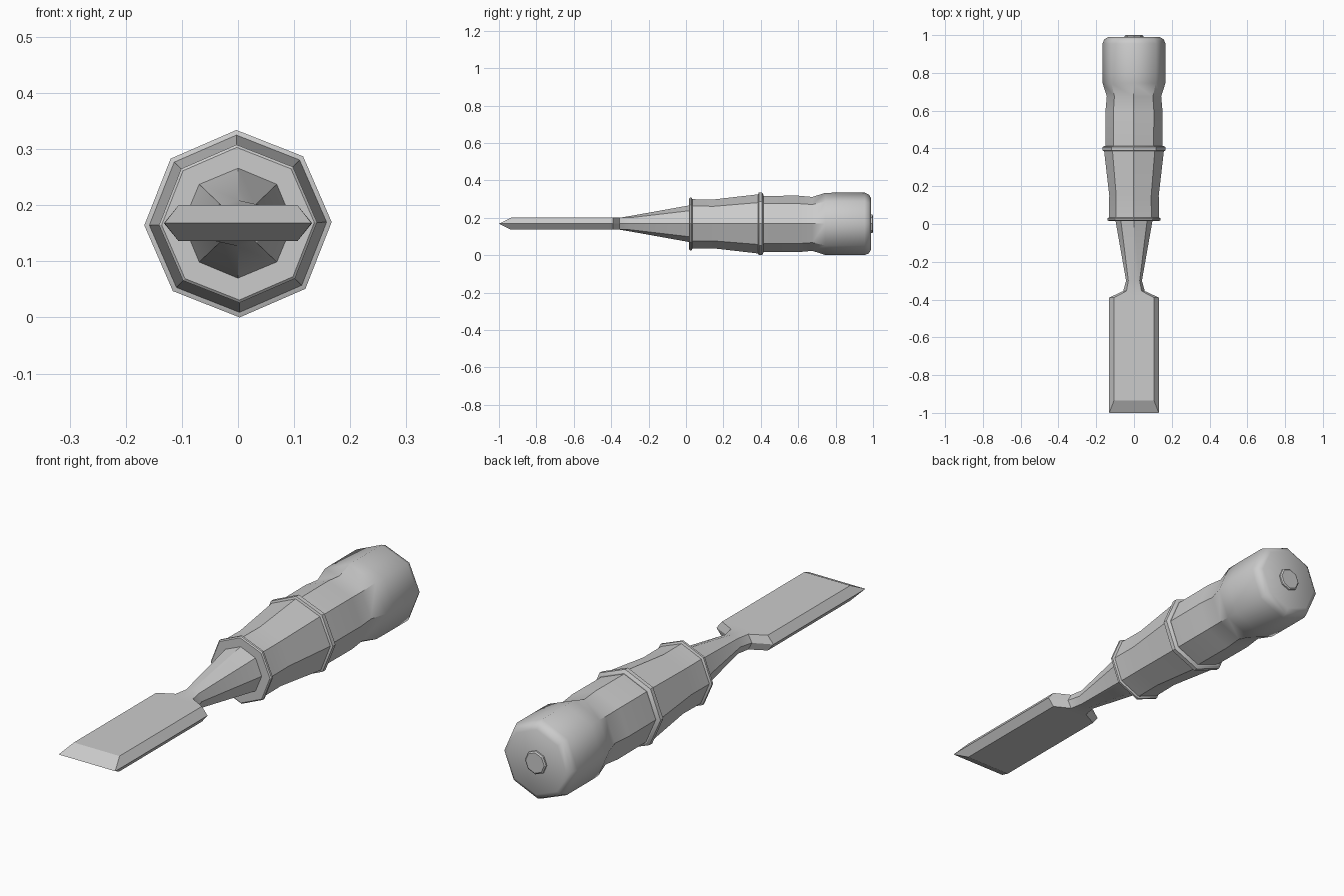
import bpy, bmesh
from math import sin, cos, radians, pi

if "Cube" in bpy.data.objects:
    bpy.data.objects.remove(bpy.data.objects["Cube"])

AXIS_Z = 0.167
SIDES = 8
TILT = radians(1)


def octagon(y, r):
    return [(r * cos(TILT + 2 * pi * i / SIDES), y,
             AXIS_Z + r * sin(TILT + 2 * pi * i / SIDES)) for i in range(SIDES)]


def blade_section(y, w, f, corner, mid):
    # w: half width at the edge, f: half width of the flat
    pts = [(w, 0), (f, corner), (0, mid), (-f, corner),
           (-w, 0), (-f, -corner), (0, -mid), (f, -corner)]
    return [(x, y, AXIS_Z + 0.001 + z) for x, z in pts]


def loft(name, sections, soft_from=9.0):
    bm = bmesh.new()
    rings = [[bm.verts.new(p) for p in s] for s in sections]
    for a, b in zip(rings, rings[1:]):
        for i in range(SIDES):
            j = (i + 1) % SIDES
            bm.faces.new((a[i], a[j], b[j], b[i]))
    bm.faces.new(rings[0])
    bm.faces.new(rings[-1])
    bmesh.ops.remove_doubles(bm, verts=bm.verts, dist=1e-5)
    bmesh.ops.dissolve_degenerate(bm, edges=bm.edges, dist=1e-5)
    bmesh.ops.recalc_face_normals(bm, faces=bm.faces)
    # crisp facets, except where the form is softened towards the butt
    for face in bm.faces:
        face.smooth = True
    for e in bm.edges:
        soft = min(v.co.y for v in e.verts) >= soft_from
        e.smooth = soft or e.calc_face_angle(pi) < radians(25)
    me = bpy.data.meshes.new(name)
    bm.to_mesh(me)
    bm.free()
    ob = bpy.data.objects.new(name, me)
    bpy.context.collection.objects.link(ob)
    return ob


def turned(name, profile, soft_from=9.0):
    return loft(name, [octagon(y, r) for y, r in profile], soft_from)


# Steel blade, neck and tapering shank
loft("blade_and_shank", [blade_section(*s) for s in (
    (-1.0, 0.131, 0.131, 0.0, 0.0),
    (-0.935, 0.132, 0.106, 0.032, 0.032),
    (-0.39, 0.132, 0.106, 0.032, 0.032),
    (-0.355, 0.057, 0.040, 0.032, 0.032),
    (-0.30, 0.042, 0.030, 0.032, 0.041),
    (0.04, 0.102, 0.072, 0.072, 0.102))])

# Lower grip with its collar
turned("lower_grip", [(0.017, 0.136), (0.021, 0.141), (0.030, 0.141),
                      (0.034, 0.132), (0.15, 0.131), (0.385, 0.158),
                      (0.40, 0.158)])

# Middle ring
turned("middle_ring", [(0.384, 0.155), (0.389, 0.167), (0.407, 0.167),
                       (0.414, 0.155)])

# Upper grip swelling into the striking head
turned("upper_grip", [(0.40, 0.150), (0.42, 0.150), (0.60, 0.151),
                      (0.675, 0.144), (0.745, 0.166), (0.80, 0.167),
                      (0.955, 0.167), (0.978, 0.157), (0.99, 0.136)], 0.745)

# Button on the butt
turned("end_button", [(0.98, 0.049), (0.996, 0.049), (1.0, 0.043)])
